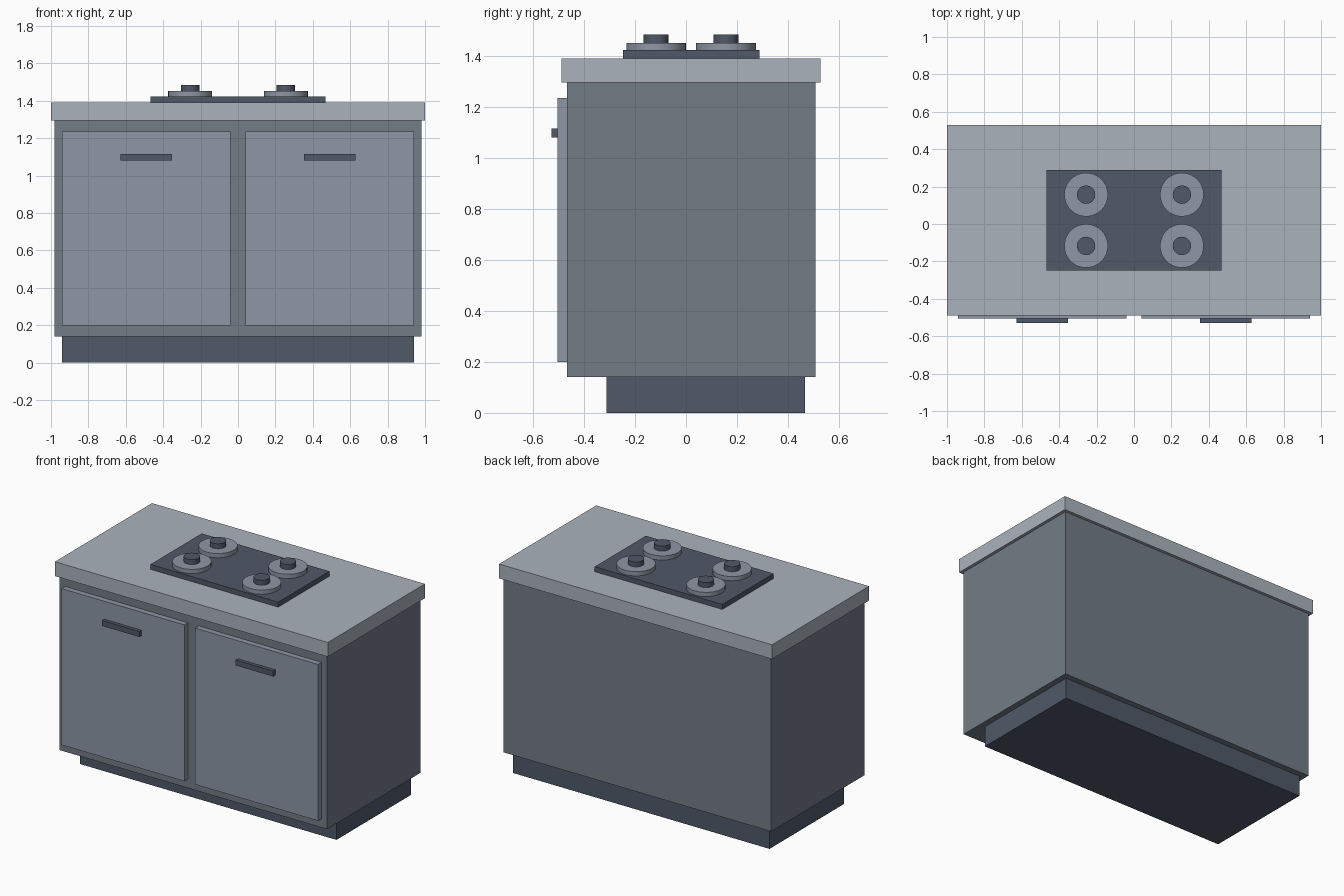
import bpy
import math

if "Cube" in bpy.data.objects:
    bpy.data.objects.remove(bpy.data.objects["Cube"])


def material(name, rgb):
    m = bpy.data.materials.new(name)
    m.diffuse_color = (*rgb, 1.0)
    m.use_nodes = True
    m.node_tree.nodes["Principled BSDF"].inputs["Base Color"].default_value = m.diffuse_color
    return m


DARK = material("dark_grey", (0.08, 0.10, 0.14))
BODY = material("mid_grey", (0.17, 0.20, 0.24))
FRONT = material("light_grey", (0.27, 0.31, 0.38))
TOP = material("pale_grey", (0.40, 0.45, 0.50))


def box(name, x, y, z, mat):
    """Box from (min, max) pairs on each axis."""
    bpy.ops.mesh.primitive_cube_add(size=1, location=[(a + b) / 2 for a, b in (x, y, z)])
    ob = bpy.context.object
    ob.name = name
    ob.scale = [b - a for a, b in (x, y, z)]
    bpy.ops.object.transform_apply(location=False, rotation=False, scale=True)
    ob.data.materials.append(mat)


def disc(name, x, y, z, radius, mat):
    """Upright cylinder spanning the z pair."""
    bpy.ops.mesh.primitive_cylinder_add(
        vertices=32, radius=radius, depth=z[1] - z[0], location=(x, y, (z[0] + z[1]) / 2))
    ob = bpy.context.object
    ob.name = name
    bpy.ops.object.shade_smooth_by_angle(angle=math.radians(30))
    ob.data.materials.append(mat)


# Cabinet: recessed plinth, carcass and overhanging worktop
box("plinth", (-0.94, 0.94), (-0.312, 0.468), (0, 0.141), DARK)
box("cabinet_body", (-0.98, 0.98), (-0.468, 0.508), (0.141, 1.296), BODY)
box("worktop", (-1, 1), (-0.488, 0.528), (1.296, 1.391), TOP)

# Doors with bar handles
for side, s in (("left", -1), ("right", 1)):
    cx = s * 0.49
    box(f"{side}_door", (cx - 0.45, cx + 0.45), (-0.505, -0.468), (0.2, 1.236), FRONT)
    box(f"{side}_handle", (cx - 0.137, cx + 0.137), (-0.528, -0.505), (1.081, 1.117), DARK)

# Hob plate with four burners and caps
box("hob_plate", (-0.468, 0.468), (-0.248, 0.288), (1.391, 1.424), DARK)
for side, x in (("left", -0.256), ("right", 0.256)):
    for row, y in (("front", -0.117), ("back", 0.157)):
        disc(f"{row}_{side}_burner", x, y, (1.424, 1.452), 0.117, FRONT)
        disc(f"{row}_{side}_burner_cap", x, y, (1.452, 1.485), 0.049, DARK)
